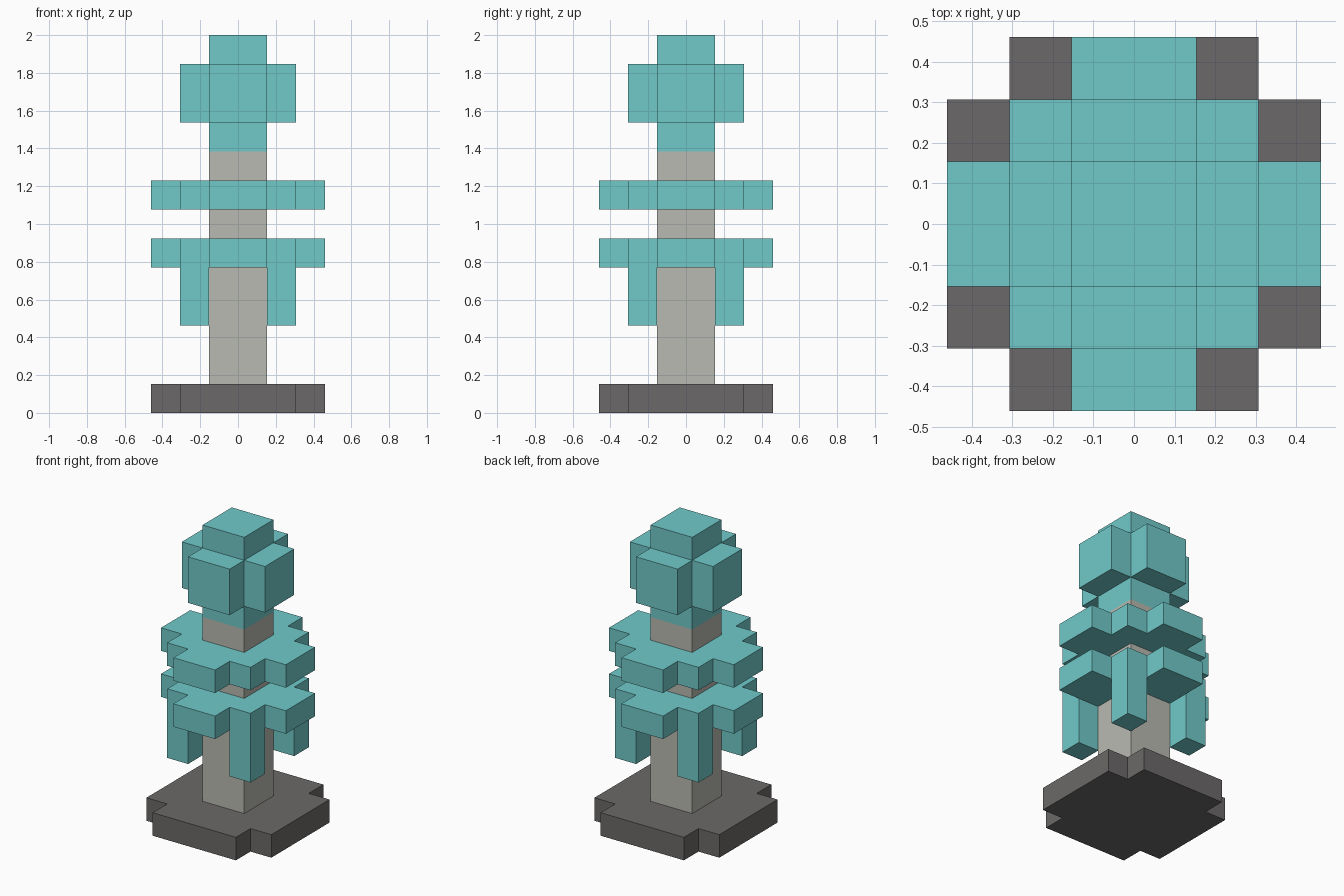
import bpy
import bmesh

cube = bpy.data.objects.get("Cube")
if cube:
    bpy.data.objects.remove(cube, do_unlink=True)

U = 2 / 13  # one block


def material(name, color):
    mat = bpy.data.materials.new(name)
    mat.use_nodes = True
    mat.diffuse_color = (*color, 1)
    bsdf = next(n for n in mat.node_tree.nodes if n.type == 'BSDF_PRINCIPLED')
    bsdf.inputs["Base Color"].default_value = (*color, 1)
    bsdf.inputs["Roughness"].default_value = 0.9
    return mat


teal = material("teal", (0.165, 0.59, 0.59))
stone = material("pale stone", (0.485, 0.491, 0.44))
dark = material("dark grey", (0.147, 0.141, 0.138))


def slab(name, quarter, bottom, top, mat, offset=(0, 0)):
    """Turn a quarter outline (in blocks) four times and extrude it upwards."""
    outline, turn = [], list(quarter)
    for _ in range(4):
        outline += turn
        turn = [(-y, x) for x, y in turn]
    bm = bmesh.new()
    verts = [bm.verts.new(((x + offset[0]) * U, (y + offset[1]) * U, bottom * U))
             for x, y in outline]
    face = bm.faces.new(verts)
    new = bmesh.ops.extrude_face_region(bm, geom=[face])["geom"]
    bmesh.ops.translate(bm, vec=(0, 0, (top - bottom) * U),
                        verts=[v for v in new if isinstance(v, bmesh.types.BMVert)])
    bmesh.ops.recalc_face_normals(bm, faces=bm.faces)
    mesh = bpy.data.meshes.new(name)
    bm.to_mesh(mesh)
    bm.free()
    mesh.materials.append(mat)
    obj = bpy.data.objects.new(name, mesh)
    bpy.context.scene.collection.objects.link(obj)
    return obj


# Quarter outlines, counted in blocks
square = [(1, 1)]
post = [(0.5, 0.5)]
notched = [(3, -2), (3, 2), (2, 2)]
cross = [(2, -1), (2, 1), (1, 1)]
stepped = [(3, -1), (3, 1), (2, 1), (2, 2), (1, 2)]

# Base and shaft
slab("base", notched, 0, 1, dark)
slab("shaft", square, 1, 9, stone)

# Two stepped rings, the lower one with hanging corner posts
slab("lower_ring", stepped, 5, 6, teal)
slab("upper_ring", stepped, 7, 8, teal)
for side, x in (("left", 1.5), ("right", -1.5)):
    for end, y in (("front", -1.5), ("back", 1.5)):
        slab(f"{end}_{side}_post", post, 3, 5, teal, (x, y))

# Head: neck, cross-shaped middle and cap
slab("neck", square, 9, 10, teal)
slab("head", cross, 10, 12, teal)
slab("cap", square, 12, 13, teal)
